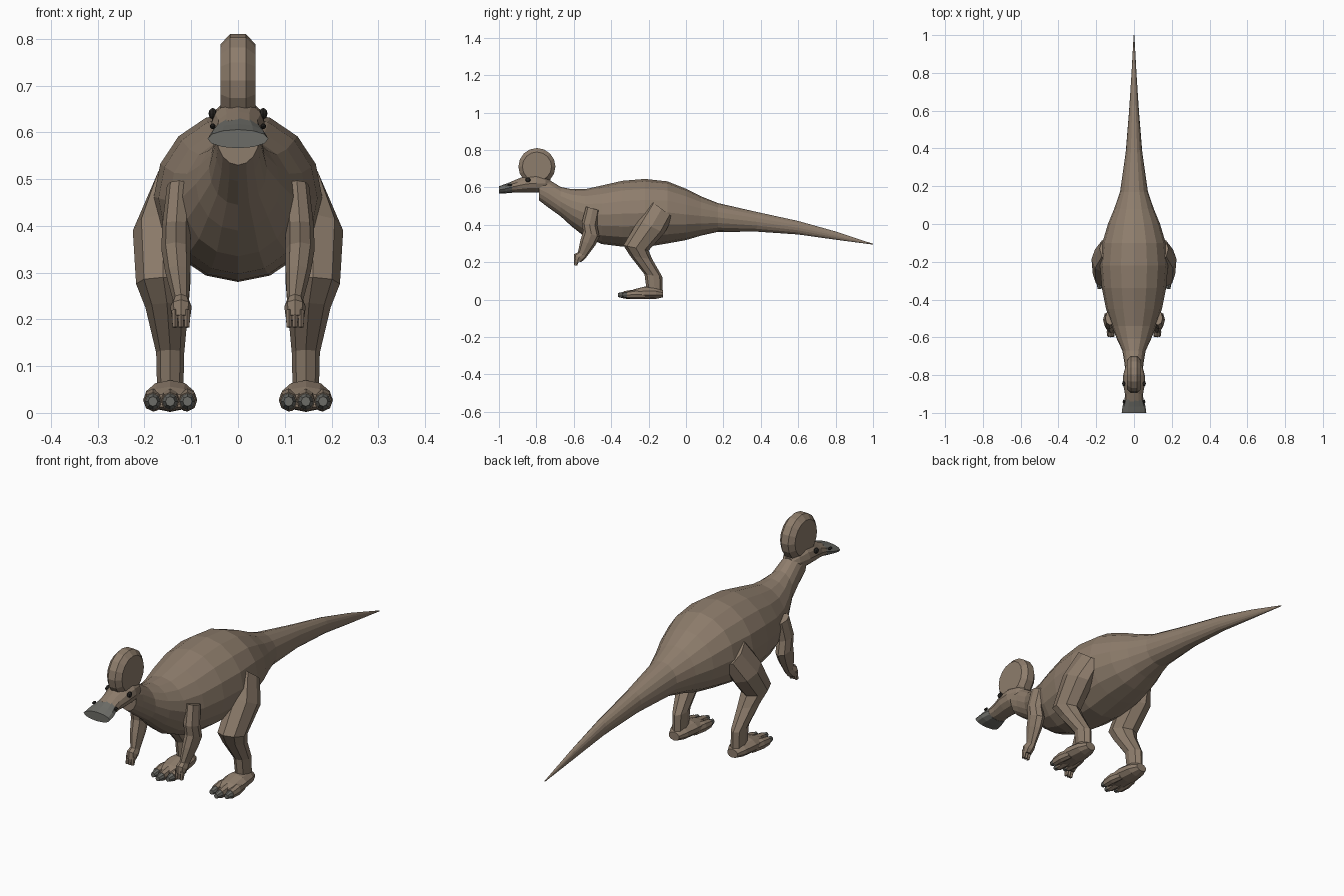
import bpy, bmesh, math
from mathutils import Vector


def material(name, rgb):
    m = bpy.data.materials.new(name)
    m.diffuse_color = (*rgb, 1)
    return m


SKIN = material("skin", (0.27, 0.205, 0.15))
HORN = material("horn", (0.15, 0.15, 0.135))
DARK = material("dark", (0.02, 0.018, 0.016))


def finish(name, bm, mat):
    bmesh.ops.recalc_face_normals(bm, faces=bm.faces[:])
    me = bpy.data.meshes.new(name)
    bm.to_mesh(me)
    bm.free()
    me.materials.append(mat)
    ob = bpy.data.objects.new(name, me)
    bpy.context.collection.objects.link(ob)
    return ob


def loft(name, sections, sides, mat, side=1):
    """Section: centre x, half width, y1, z1, y2, z2 (two opposite edge points in the side plane)."""
    bm = bmesh.new()
    rings = []
    for cx, hx, y1, z1, y2, z2 in sections:
        c = Vector((cx, (y1 + y2) / 2, (z1 + z2) / 2))
        v = Vector((0, (y1 - y2) / 2, (z1 - z2) / 2))
        ring = []
        for i in range(sides):
            a = 2 * math.pi * i / sides
            p = c + v * math.cos(a)
            ring.append(bm.verts.new((side * (p.x + hx * math.sin(a)), p.y, p.z)))
        rings.append(ring)
    for r, s in zip(rings, rings[1:]):
        for i in range(sides):
            j = (i + 1) % sides
            bm.faces.new((r[i], r[j], s[j], s[i]))
    bm.faces.new(rings[0])
    bm.faces.new(rings[-1])
    return finish(name, bm, mat)


def upright(name, rows, sides, mat):
    """Loft along y with vertical sections: y, top, bottom, half width."""
    return loft(name, [(0, w, y, t, y, b) for y, t, b, w in rows], sides, mat)


def ball(name, loc, scale, mat):
    bm = bmesh.new()
    bmesh.ops.create_uvsphere(bm, u_segments=8, v_segments=6, radius=1)
    bmesh.ops.scale(bm, vec=scale, verts=bm.verts)
    bmesh.ops.translate(bm, vec=loc, verts=bm.verts)
    return finish(name, bm, mat)


# Neck, torso and tail
upright("body", [
    (-0.785, 0.655, 0.53, 0.046), (-0.74, 0.645, 0.495, 0.05),
    (-0.67, 0.602, 0.445, 0.062), (-0.61, 0.59, 0.39, 0.09),
    (-0.54, 0.59, 0.335, 0.118), (-0.45, 0.61, 0.297, 0.148),
    (-0.34, 0.635, 0.283, 0.17), (-0.22, 0.645, 0.28, 0.18),
    (-0.1, 0.632, 0.3, 0.168), (0.0, 0.592, 0.318, 0.138),
    (0.08, 0.552, 0.342, 0.105), (0.17, 0.516, 0.362, 0.074),
    (0.38, 0.468, 0.363, 0.044), (0.6, 0.42, 0.348, 0.026),
    (0.8, 0.364, 0.32, 0.013), (1.0, 0.298, 0.294, 0.002)], 16, SKIN)

# Head and flared bill
upright("head", [
    (-0.725, 0.64, 0.59, 0.025), (-0.75, 0.662, 0.578, 0.044),
    (-0.8, 0.672, 0.572, 0.057), (-0.85, 0.665, 0.572, 0.057),
    (-0.9, 0.645, 0.572, 0.048), (-0.94, 0.628, 0.572, 0.05)], 12, SKIN)
upright("bill", [
    (-0.93, 0.632, 0.571, 0.05), (-0.965, 0.618, 0.568, 0.061),
    (-1.0, 0.606, 0.566, 0.065)], 12, HORN)

# Round crest: a bevelled disc
bm = bmesh.new()
crest = []
for x, r in ((-0.037, 0.078), (-0.017, 0.099), (0.017, 0.099), (0.037, 0.078)):
    crest.append([bm.verts.new((x, -0.797 + r * math.cos(i * math.pi / 8),
                                0.711 + r * math.sin(i * math.pi / 8))) for i in range(16)])
for r, s in zip(crest, crest[1:]):
    for i in range(16):
        j = (i + 1) % 16
        bm.faces.new((r[i], r[j], s[j], s[i]))
bm.faces.new(crest[0])
bm.faces.new(crest[-1])
finish("crest", bm, SKIN)

for s, tag in ((1, "right"), (-1, "left")):
    # Face details
    ball("eye_" + tag, (s * 0.054, -0.845, 0.64), (0.009, 0.014, 0.012), DARK)
    ball("nostril_" + tag, (s * 0.054, -0.942, 0.613), (0.006, 0.012, 0.006), DARK)

    # Hind leg: thigh, shin and ankle
    loft("hind_leg_" + tag, [
        (0.142, 0.04, -0.19, 0.53, -0.07, 0.44),
        (0.163, 0.062, -0.255, 0.425, -0.115, 0.355),
        (0.16, 0.058, -0.335, 0.29, -0.2, 0.262),
        (0.152, 0.046, -0.3, 0.235, -0.18, 0.215),
        (0.145, 0.03, -0.222, 0.135, -0.127, 0.122),
        (0.145, 0.028, -0.21, 0.05, -0.125, 0.04)], 8, SKIN, s)

    # Foot pad with three blunt toes
    loft("foot_" + tag, [
        (0.145, 0.026, -0.122, 0.05, -0.122, 0.012),
        (0.145, 0.044, -0.16, 0.066, -0.16, 0.004),
        (0.145, 0.054, -0.22, 0.07, -0.22, 0.002),
        (0.145, 0.05, -0.275, 0.056, -0.275, 0.004),
        (0.145, 0.038, -0.305, 0.042, -0.305, 0.01)], 10, SKIN, s)
    for k in (-1, 0, 1):
        e = 0.02 * abs(k)
        x = 0.145 + 0.037 * k
        loft(f"toe_{tag}_{k + 2}", [
            (0.145 + 0.03 * k, 0.018, -0.22, 0.05, -0.22, 0.004),
            (x, 0.021, -0.29 + e, 0.052, -0.29 + e, 0.003),
            (x, 0.019, -0.335 + e, 0.044, -0.335 + e, 0.005)], 8, SKIN, s)
        loft(f"toe_claw_{tag}_{k + 2}", [
            (x, 0.018, -0.33 + e, 0.043, -0.33 + e, 0.005),
            (x, 0.01, -0.363 + e, 0.035, -0.363 + e, 0.014)], 8, HORN, s)

    # Front arm
    loft("arm_" + tag, [
        (0.126, 0.026, -0.535, 0.497, -0.46, 0.476),
        (0.132, 0.03, -0.557, 0.41, -0.475, 0.395),
        (0.133, 0.031, -0.55, 0.365, -0.462, 0.335),
        (0.129, 0.027, -0.565, 0.315, -0.485, 0.29),
        (0.122, 0.017, -0.578, 0.252, -0.532, 0.228)], 8, SKIN, s)

    # Hand with three fingers
    loft("hand_" + tag, [
        (0.122, 0.017, -0.575, 0.255, -0.53, 0.23),
        (0.122, 0.023, -0.598, 0.242, -0.545, 0.212),
        (0.122, 0.02, -0.6, 0.21, -0.562, 0.2)], 8, SKIN, s)
    for k in (-1, 0, 1):
        loft(f"finger_{tag}_{k + 2}", [
            (0.122 + 0.013 * k, 0.008, -0.598, 0.222, -0.57, 0.212),
            (0.122 + 0.013 * k, 0.006, -0.6, 0.184, -0.582, 0.182)], 6, SKIN, s)
